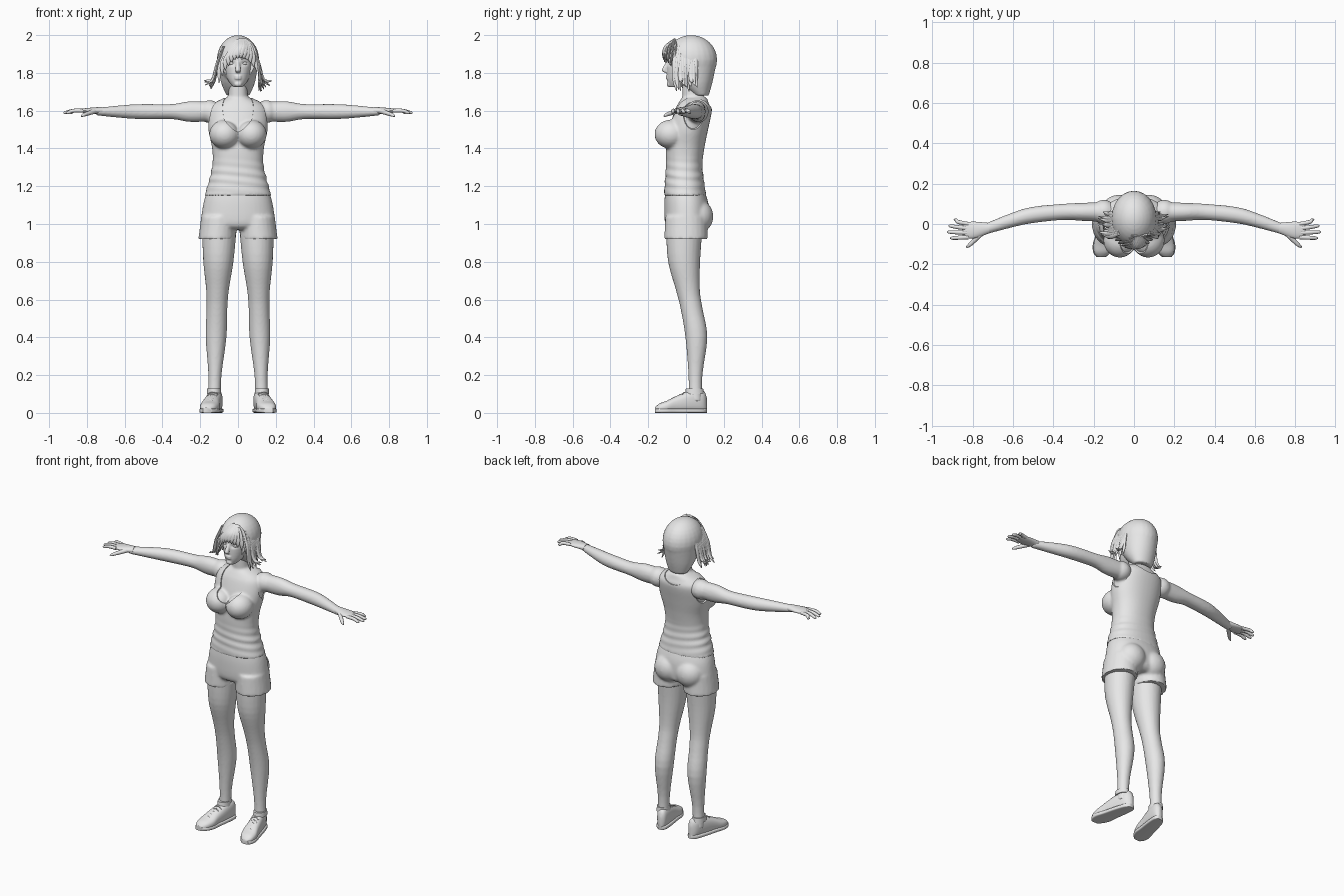
import bpy, bmesh, math, random
from mathutils import Vector, Matrix

random.seed(4)
default = bpy.data.objects.get("Cube")
if default:
    bpy.data.objects.remove(default)

clay = bpy.data.materials.new("plain_grey")
clay.use_nodes = True
clay.diffuse_color = (.8, .8, .8, 1)
clay.node_tree.nodes["Principled BSDF"].inputs["Base Color"].default_value = clay.diffuse_color

UP, FRONT, SIDE = Vector((0, 0, 1)), Vector((0, -1, 0)), Vector((1, 0, 0))
BOTH = (1, -1)
parts = []


def sweep(bm, rows, facing=UP, along=None, mirror=1, power=2, sides=24, steps=4):
    """Smooth tube through rows of (x, y, z, half width, optional half thickness)."""
    points = [Vector((*row, row[-1])[:5]) for row in rows]
    last = len(points) - 1
    path, rings = [], []
    for index in range(last):
        a, b, c, d = (points[min(max(index + shift, 0), last)] for shift in (-1, 0, 1, 2))
        for step in range(steps):
            u = step / steps
            path.append(b + (c - a) * (u / 2) + (a * 2 - b * 5 + c * 4 - d) * (u * u / 2)
                        + (b * 3 - a - c * 3 + d) * (u ** 3 / 2))
    path.append(points[-1])
    for index, point in enumerate(path):
        ahead, behind = path[min(index + 1, len(path) - 1)], path[max(index - 1, 0)]
        direction = along or (Vector(ahead[:3]) - Vector(behind[:3])).normalized()
        across = direction.cross(facing).normalized()
        rise = across.cross(direction)
        ring = []
        for j in range(sides):
            angle = math.tau * j / sides
            ca, sa = (math.copysign(abs(value) ** (2 / power), value)
                      for value in (math.cos(angle), math.sin(angle)))
            co = Vector(point[:3]) + across * (point[3] * ca) + rise * (point[4] * sa)
            ring.append(bm.verts.new((co.x * mirror, co.y, co.z)))
        rings.append(ring)
    for low, high in zip(rings, rings[1:]):
        for j in range(sides):
            bm.faces.new((low[j - 1], low[j], high[j], high[j - 1]))
    bm.faces.new(rings[0])
    bm.faces.new(rings[-1])


def trunk(bm, rows, grow=0, power=2.2):
    """Upright body section from rows of (z, half width, front y, back y)."""
    sweep(bm, [(0, (front + back) / 2, z, width + grow, (back - front) / 2 + grow)
               for z, width, front, back in rows], FRONT, UP, power=power, sides=40)


def ball(bm, centre, radii, mirror=1):
    x, y, z = centre
    bmesh.ops.create_uvsphere(bm, u_segments=24, v_segments=16, radius=1,
                              matrix=Matrix.LocRotScale((x * mirror, y, z), None, radii))


def finish(bm, name, voxel=0, cutter=None):
    """Turn the mesh into an object, merging and trimming it where asked."""
    bmesh.ops.recalc_face_normals(bm, faces=bm.faces)
    mesh = bpy.data.meshes.new(name)
    bm.to_mesh(mesh)
    bm.free()
    ob = bpy.data.objects.new(name, mesh)
    bpy.context.collection.objects.link(ob)
    if voxel:
        merge = ob.modifiers.new("merge", "REMESH")
        merge.mode, merge.voxel_size = "VOXEL", voxel
        soften = ob.modifiers.new("soften", "SMOOTH")
        soften.factor, soften.iterations = .5, 5
    if cutter:
        trim = ob.modifiers.new("trim", "BOOLEAN")
        trim.operation, trim.solver, trim.object = "DIFFERENCE", "EXACT", cutter
    if ob.modifiers:
        graph = bpy.context.evaluated_depsgraph_get()
        baked = bpy.data.meshes.new_from_object(ob.evaluated_get(graph))
        ob.modifiers.clear()
        ob.data = baked
    if cutter:
        bpy.data.objects.remove(cutter)
    ob.data.materials.clear()
    ob.data.materials.append(clay)
    parts.append(ob)
    return ob


def finish_cutter(bm, name):
    cutter = finish(bm, name, voxel=.008)
    cutter.hide_render = True
    parts.remove(cutter)
    return cutter


def breasts(bm, grow=0):
    for side in BOTH:
        ball(bm, (.07, -.08, 1.475), (.075 + grow, .08 + grow, .07 + grow), side)


# Skin: trunk, neck, arms and legs merged into one surface
torso = [(1, .16, -.09, .1), (1.16, .16, -.1, .09), (1.3, .13, -.1, .08), (1.4, .13, -.1, .09),
         (1.5, .15, -.09, .11), (1.6, .15, -.06, .13), (1.64, .12, -.04, .12), (1.67, .06, -.02, .11)]
arm = [(.12, .06, .05, .05), (.25, .06, .045, .055), (.35, .06, .04, .04), (.5, .045, .04, .04),
       (.6, .02, .035, .035), (.75, -.03, .025, .02)]
leg = [(.06, .05, .035), (.2, .05, .035), (.4, .055, .055), (.55, .03, .055), (.65, .01, .06),
       (.8, -.01, .08), (.95, -.01, .09)]
bm = bmesh.new()
trunk(bm, torso)
breasts(bm)
trunk(bm, [(1.6, .06, -.02, .11), (1.7, .05, -.02, .09), (1.8, .05, -.02, .09)])
for side in BOTH:
    sweep(bm, [(x, y, 1.595, width, height) for x, y, width, height in arm], mirror=side)
    sweep(bm, [(.128 - .03 * z, y, z, r, r * 1.06) for z, y, r in leg], FRONT, UP, side)
    ball(bm, (.15, .06, 1.595), (.06, .06, .06), side)
finish(bm, "skin_body", voxel=.007)

# Hands: palm, four fanned fingers and a thumb
bm = bmesh.new()
for side in BOTH:
    sweep(bm, [(.72, -.02, 1.6, .026, .02), (.8, -.03, 1.6, .042, .014), (.85, -.03, 1.6, .03, .006)], mirror=side)
    for finger in range(4):
        base, tip = -.022 * finger, .02 - .03 * finger
        reach = .925 - .01 * (finger - 1.8) ** 2
        sweep(bm, [(.82, base, 1.6, .01), (.87, (base + tip) / 2, 1.6, .01),
                   (reach - .01, tip, 1.59, .008), (reach, tip, 1.59, .003)], mirror=side, sides=12)
    sweep(bm, [(.75, -.04, 1.6, .014), (.81, -.1, 1.58, .01), (.83, -.115, 1.57, .004)], mirror=side, sides=12)
finish(bm, "hands")

# Tank top: grown torso, trimmed at the neckline and armholes, with waist folds
bm = bmesh.new()
ball(bm, (0, -.08, 1.63), (.085, .16, .15))
ball(bm, (0, .1, 1.67), (.085, .14, .06))
for side in BOTH:
    ball(bm, (.2, .05, 1.6), (.095, .08, .12), side)
openings = finish_cutter(bm, "tank_openings")
bm = bmesh.new()
trunk(bm, [(1.15, .17, -.11, .1)] + torso[2:], grow=.007)
breasts(bm, grow=.007)
tank = finish(bm, "tank_top", voxel=.008, cutter=openings)
for vert in tank.data.vertices:
    x, y, z = vert.co
    fade = max(0, 1 - abs(z - 1.25) * 9)
    fold = 1 + .02 * fade * math.sin(z * 130 + x * 14 + y * 9)
    vert.co = (x * fold, y * fold, z)

# Shorts: hips, seat and two short legs
bm = bmesh.new()
trunk(bm, [(.97, .12, -.08, .09), (1, .19, -.11, .12), (1.1, .185, -.115, .12), (1.17, .165, -.11, .1)])
for side in BOTH:
    ball(bm, (.075, .06, 1.04), (.09, .085, .09), side)
    sweep(bm, [(.11, 0, .92, .1, .115), (.1, 0, 1.04, .095, .11)], FRONT, UP, side)
finish(bm, "shorts", voxel=.008)

# Shoes: toed-out upper and flat sole from (y, height, half width), collar and crossed laces
shoe = [(.11, .08, .01), (.09, .12, .03), (.03, .12, .04), (-.05, .09, .045), (-.1, .065, .05),
        (-.14, .05, .04), (-.163, .03, .02)]


def foot_x(y):
    return .13 - .2 * y


uppers, soles, trims = bmesh.new(), bmesh.new(), bmesh.new()
for side in BOTH:
    sweep(uppers, [(foot_x(y), y, height / 2, width, height / 2) for y, height, width in shoe],
          along=FRONT, mirror=side, power=2.5)
    sweep(soles, [(foot_x(y), y, .012, width + .004, .012) for y, height, width in shoe],
          along=FRONT, mirror=side, power=5)
    sweep(trims, [(.127, .045, .1, .038, .05), (.127, .045, .13, .036, .046)], FRONT, UP, side)
    for row in range(5):
        y = -.01 - .02 * row
        x, z = foot_x(y), .113 + y / 2
        for lean in (-.008, .008):
            sweep(trims, [(x - .026, y + lean, z - .01, .003), (x, y, z, .003),
                          (x + .026, y - lean, z - .01, .003)], mirror=side, sides=8)
finish(uppers, "shoe_uppers")
finish(soles, "shoe_soles")
finish(trims, "collars_and_laces")

# Head: cranium, jaw, nose, lips and chin, with eye sockets pressed in
bm = bmesh.new()
ball(bm, (0, .02, 1.87), (.08, .12, .11))
trunk(bm, [(1.725, .025, -.09, -.03), (1.77, .058, -.1, .06), (1.85, .078, -.1, .11), (1.9, .07, -.09, .11)])
sweep(bm, [(0, -.094, 1.86, .009), (0, -.115, 1.815, .014), (0, -.1, 1.8, .01)], FRONT, UP, sides=12)
for z in (1.771, 1.781):
    ball(bm, (0, -.098, z), (.02, .01, .007))
ball(bm, (0, -.09, 1.74), (.02, .012, .014))
head = finish(bm, "head", voxel=.004)
for vert in head.data.vertices:
    x, y, z = vert.co
    if y < 0:
        socket = ((abs(x) - .033) / .018) ** 2 + ((z - 1.85) / .011) ** 2
        vert.co.y += .009 * math.exp(-socket)

eyes, brows = bmesh.new(), bmesh.new()
for side in BOTH:
    ball(eyes, (.033, -.077, 1.85), (.016, .013, .009), side)
    sweep(brows, [(.016, -.095, 1.873, .003), (.034, -.092, 1.878, .003), (.054, -.08, 1.873, .003)],
          mirror=side, sides=8)
finish(eyes, "eyes")
finish(brows, "eyebrows")

# Hair cap, open in front of the face
bm = bmesh.new()
bmesh.ops.create_cube(bm, size=1, matrix=Matrix.LocRotScale((0, -.15, 1.78), None, (.4, .2, .2)))
face_opening = finish_cutter(bm, "face_opening")
bm = bmesh.new()
ball(bm, (0, .027, 1.87), (.112, .138, .13))
trunk(bm, [(1.68, .06, .04, .12), (1.75, .09, -.03, .14), (1.87, .11, -.1, .165)], power=2)
finish(bm, "hair_cap", voxel=.007, cutter=face_opening)

# Loose side locks that flick outward at the tips
bm = bmesh.new()
for side in BOTH:
    for lock in range(11):
        y, flick = .011 * lock - .06, random.uniform(0, .08)
        tip = 1.69 + flick * .6 + random.uniform(0, .03)
        sweep(bm, [(.075, y * .8, 1.94, .01, .006), (.11, y, 1.85, .014, .008),
                   (.11 + flick * .35, y, 1.765, .012, .007), (.105 + flick, y + .01, tip, .002)],
              SIDE, mirror=side, sides=8)
finish(bm, "side_locks")

# Fringe swept across the forehead from an off-centre parting
bm = bmesh.new()
for lock in range(13):
    x = (lock - 6) / 60
    y, tip = 6 * x * x - .12, 1.88 - 10 * (x - .015) ** 2
    sweep(bm, [(.025 + x * .1, -.06, 1.978, .008, .005), (.02 + x / 2, y * .9, 1.94, .015, .007),
               (x * .93, y, (tip + 1.925) / 2, .016, .007), (x, y, tip, .002)], FRONT, sides=8)
finish(bm, "fringe")

# Smooth shading with crisp seams
bpy.ops.object.select_all(action="DESELECT")
for ob in parts:
    ob.select_set(True)
bpy.context.view_layer.objects.active = parts[0]
bpy.ops.object.shade_smooth_by_angle(angle=math.radians(45))
